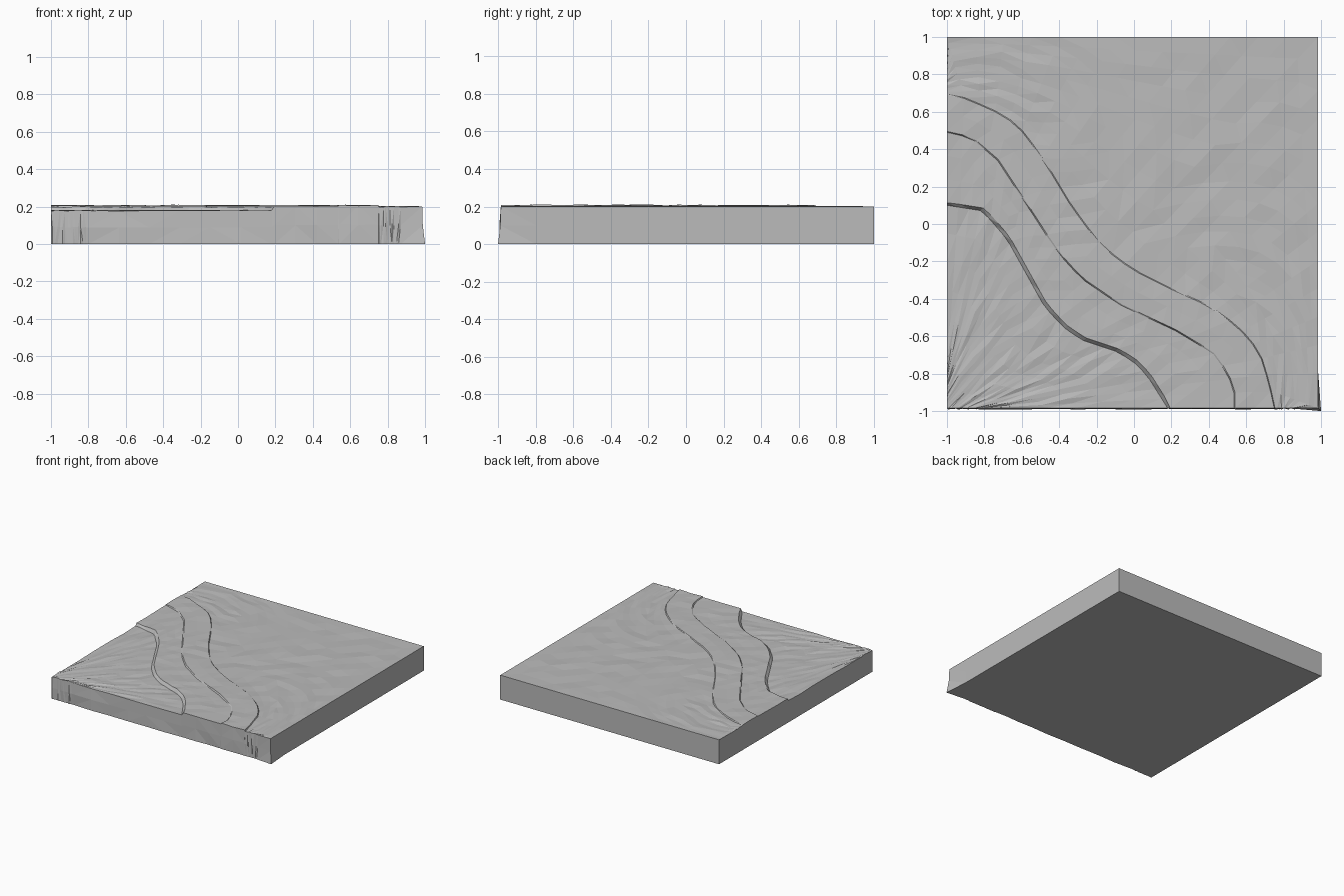
import bpy, bmesh, random
from mathutils import Vector

random.seed(4)
if "Cube" in bpy.data.objects:
    bpy.data.objects.remove(bpy.data.objects["Cube"], do_unlink=True)

N = 28                       # segments along each terrace line
LEFT, RIGHT, FRONT, BACK = -1, 0.985, -0.985, 1

stone = bpy.data.materials.new("stone grey")
stone.use_nodes = True
stone.diffuse_color = (0.5, 0.5, 0.5, 1)
bsdf = next(n for n in stone.node_tree.nodes if n.type == 'BSDF_PRINCIPLED')
bsdf.inputs["Base Color"].default_value = (0.5, 0.5, 0.5, 1)
bsdf.inputs["Roughness"].default_value = 0.8


def resample(points, corners=()):
    """Even points along a path, with the nearest ones snapped to corners."""
    pts = [Vector(p) for p in points]
    lengths = [(b - a).length for a, b in zip(pts, pts[1:])]
    out = []
    for i in range(N + 1):
        d, k = sum(lengths) * i / N, 0
        while k < len(lengths) - 1 and d > lengths[k]:
            d -= lengths[k]
            k += 1
        out.append(pts[k].lerp(pts[k + 1], min(1, d / lengths[k])))
    for c in corners:
        c = Vector(c)
        i = min(range(1, N), key=lambda j: (out[j] - c).length)
        out[i] = c
    return out


def shifted(line, w):
    """Move a line inland while its ends stay on the tile edges."""
    out = [p + Vector((w, w)) for p in line]
    out[0].x, out[-1].y = LEFT, FRONT
    return out


# Paths from the left edge to the front edge
near_edge = resample([(LEFT, -0.8), (LEFT, FRONT), (-0.8, FRONT)],
                     [(LEFT, FRONT)])
bank = resample([(LEFT, 0.1), (-0.81, 0.07), (-0.68, -0.08), (-0.48, -0.44),
                 (-0.38, -0.55), (-0.28, -0.62), (-0.1, -0.68),
                 (-0.01, -0.73), (0.07, -0.81), (0.18, FRONT)])
path_near = resample([(LEFT, 0.49), (-0.87, 0.46), (-0.73, 0.34), (-0.56, 0.08),
                      (-0.45, -0.09), (-0.36, -0.21), (-0.27, -0.3),
                      (-0.08, -0.43), (0.22, -0.57), (0.42, -0.69),
                      (0.5, -0.8), (0.535, -0.9), (0.535, FRONT)])
path_far = resample([(LEFT, 0.69), (-0.9, 0.67), (-0.72, 0.59), (-0.63, 0.53),
                     (-0.57, 0.46), (-0.46, 0.3), (-0.34, 0.1), (-0.2, -0.09),
                     (-0.1, -0.18), (0, -0.25), (0.2, -0.35), (0.4, -0.44),
                     (0.54, -0.54), (0.62, -0.62), (0.68, -0.72),
                     (0.72, -0.85), (0.75, FRONT)])
far_edge = resample([(LEFT, 0.85), (LEFT, BACK), (RIGHT, BACK),
                     (RIGHT, FRONT), (0.87, FRONT)],
                    [(LEFT, BACK), (RIGHT, BACK), (RIGHT, FRONT)])

# Each band: start line, end line, height, rows across, roughness
bands = [
    (near_edge, bank, 0.178, 6, 0.004),
    (shifted(bank, 0.014), path_near, 0.199, 3, 0.003),
    (shifted(path_near, 0.005), path_far, 0.207, 2, 0.003),
    (shifted(path_far, 0.004), far_edge, 0.2, 10, 0.004),
]

# Terraced top surface
bm = bmesh.new()
rows = []
for start, end, height, count, rough in bands:
    for r in range(count + 1):
        row = []
        for a, b in zip(start, end):
            p = a.lerp(b, r / count)
            edge = p.x > RIGHT - 0.001 or p.y > BACK - 0.001
            z = 0.2 if edge else height + random.uniform(-rough, rough)
            row.append(bm.verts.new((p.x, p.y, z)))
        rows.append(row)
for low, high in zip(rows, rows[1:]):
    for i in range(N):
        bm.faces.new((low[i], low[i + 1], high[i + 1], high[i]))


# Side walls, uneven along the front
def extrude_rim(edges, scale):
    new = bmesh.ops.extrude_edge_only(bm, edges=edges)["geom"]
    for v in (g for g in new if isinstance(g, bmesh.types.BMVert)):
        corner = v.co.x > RIGHT - 0.001 and v.co.y < FRONT + 0.02
        v.co.z *= scale
        if corner:
            v.co.x, v.co.y = (1, -1) if scale == 0 else (0.988, -0.988)
        elif v.co.y < FRONT + 0.02 and v.co.x > LEFT + 0.001:
            v.co.y = FRONT - random.uniform(0, 0.008)
    return [g for g in new if isinstance(g, bmesh.types.BMEdge)
            and g.is_boundary]


rim = [e for e in bm.edges if e.is_boundary]
rim = extrude_rim(rim, 0.5)
rim = extrude_rim(rim, 0)
bmesh.ops.triangulate(bm, faces=bm.faces[:])

# Flat underside
bmesh.ops.holes_fill(bm, edges=[e for e in bm.edges if e.is_boundary], sides=0)
bmesh.ops.recalc_face_normals(bm, faces=bm.faces[:])

mesh = bpy.data.meshes.new("terrain_tile")
bm.to_mesh(mesh)
bm.free()
mesh.materials.append(stone)
tile = bpy.data.objects.new("terrain_tile", mesh)
bpy.context.collection.objects.link(tile)
